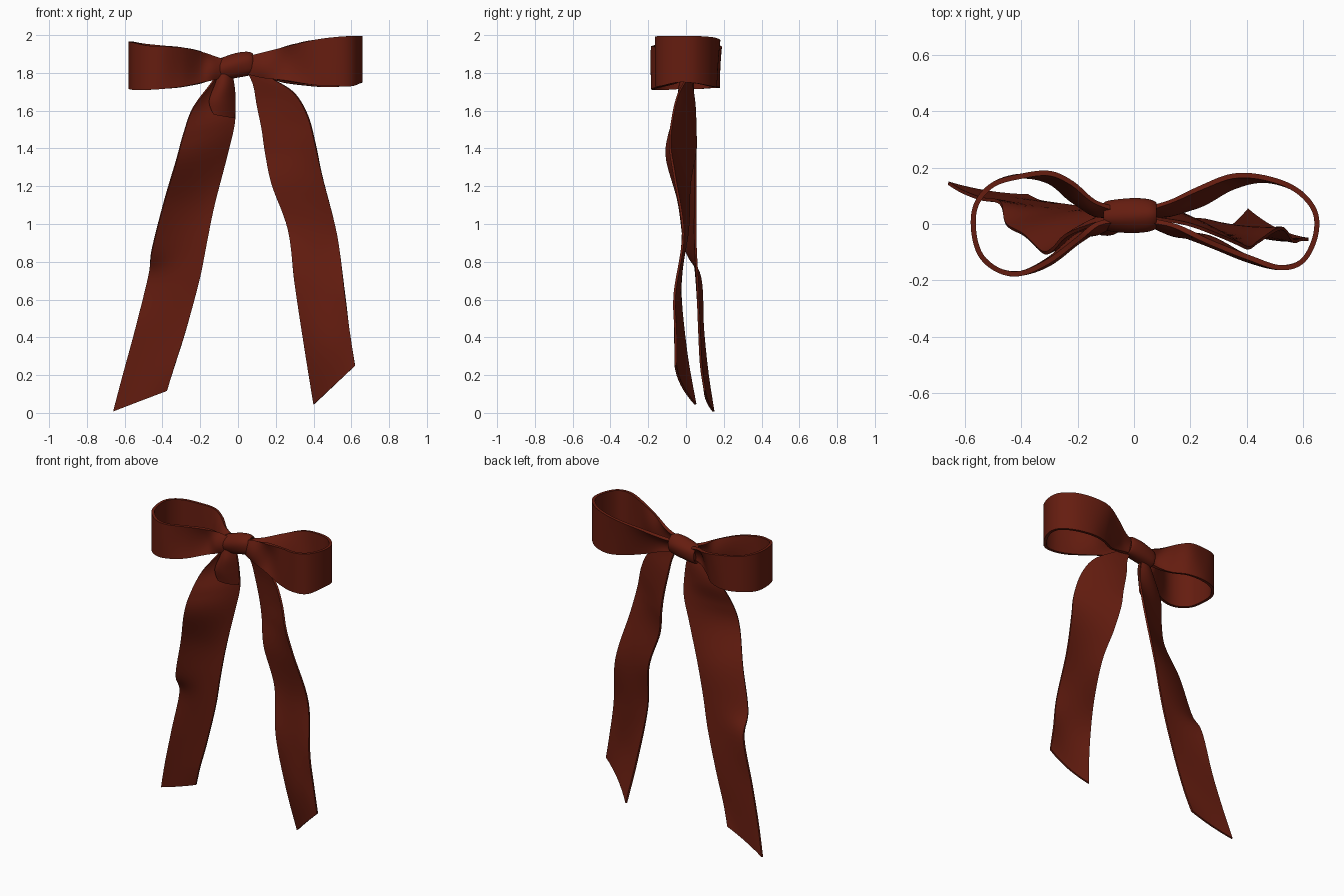
import bpy, math

mat = bpy.data.materials.new("dark_red_satin")
mat.diffuse_color = (0.13, 0.012, 0.005, 1)


def spline(rows, steps):
    """Catmull-Rom through rows of numbers."""
    out = []
    n = len(rows)
    for i in range(n - 1):
        p = [rows[max(i - 1, 0)], rows[i], rows[i + 1], rows[min(i + 2, n - 1)]]
        for s in range(steps):
            t = s / steps
            out.append([0.5 * (2 * b + (c - a) * t + (2 * a - 5 * b + 4 * c - d) * t * t
                               + (3 * b - a - 3 * c + d) * t ** 3) for a, b, c, d in zip(*p)])
    return out + [list(rows[-1])]


def make(name, verts, faces, thick=0):
    me = bpy.data.meshes.new(name)
    me.from_pydata(verts, [], faces)
    ob = bpy.data.objects.new(name, me)
    bpy.context.collection.objects.link(ob)
    me.materials.append(mat)
    bpy.ops.object.select_all(action='DESELECT')
    ob.select_set(True)
    bpy.context.view_layer.objects.active = ob
    if thick:
        m = ob.modifiers.new("thickness", 'SOLIDIFY')
        m.thickness = thick
        m.offset = 0
        bpy.ops.object.modifier_apply(modifier=m.name)
    bpy.ops.object.shade_smooth_by_angle(angle=math.radians(50))
    return ob


def ribbon(name, stations, thick=0.012, steps=7, cols=8):
    """Stations: edge A xyz, edge B xyz, bulge of the middle along y."""
    verts, faces = [], []
    rows = spline(stations, steps)
    for r in rows:
        for j in range(cols + 1):
            v = j / cols
            q = [r[k] + (r[k + 3] - r[k]) * v for k in range(3)]
            q[1] += r[6] * 4 * v * (1 - v)
            verts.append(q)
    w = cols + 1
    for i in range(len(rows) - 1):
        for j in range(cols):
            a = i * w + j
            faces.append((a, a + 1, a + w + 1, a + w))
    return make(name, verts, faces, thick)


def loop(name, pts):
    """Points: x, y, top z, bottom z, tilt, bulge."""
    ribbon(name, [(x, y + t, zt, x, y - t, zb, c) for x, y, zt, zb, t, c in pts], 0.018)


# Bow loops, from the back of the knot round to its front
loop("right_loop", [
    (0.03, 0.04, 1.87, 1.80, 0.01, 0), (0.13, 0.06, 1.89, 1.78, 0.02, -0.02),
    (0.24, 0.10, 1.93, 1.75, 0.03, -0.01), (0.35, 0.15, 1.965, 1.735, 0.02, 0),
    (0.46, 0.16, 1.98, 1.725, 0.005, 0), (0.57, 0.125, 1.99, 1.73, 0, 0),
    (0.64, 0.05, 1.995, 1.745, 0, 0), (0.645, -0.04, 1.995, 1.75, 0, 0),
    (0.60, -0.13, 1.995, 1.73, 0, 0), (0.52, -0.155, 1.99, 1.73, 0, 0),
    (0.41, -0.125, 1.975, 1.735, 0.005, 0), (0.27, -0.07, 1.945, 1.755, 0.005, 0.02),
    (0.14, -0.015, 1.905, 1.775, 0.01, -0.02), (0.03, 0.015, 1.88, 1.80, 0, 0)])
loop("left_loop", [
    (-0.05, 0.04, 1.86, 1.79, 0.01, 0), (-0.14, 0.06, 1.885, 1.77, 0.02, -0.02),
    (-0.22, 0.115, 1.915, 1.745, 0.03, -0.01), (-0.30, 0.165, 1.935, 1.73, 0.015, 0),
    (-0.40, 0.17, 1.945, 1.72, 0, 0), (-0.50, 0.14, 1.955, 1.72, 0, 0),
    (-0.56, 0.07, 1.965, 1.715, 0, 0), (-0.57, -0.02, 1.965, 1.715, 0, 0),
    (-0.545, -0.11, 1.96, 1.71, 0, 0), (-0.48, -0.165, 1.945, 1.71, 0, 0),
    (-0.40, -0.175, 1.94, 1.715, 0, 0), (-0.30, -0.135, 1.935, 1.725, 0.005, 0.01),
    (-0.20, -0.06, 1.915, 1.745, 0.005, 0.02), (-0.13, -0.01, 1.885, 1.765, 0.01, -0.02),
    (-0.05, 0.015, 1.86, 1.79, 0, 0)])

# Hanging tails, with diagonal cut ends
ribbon("left_tail", [
    (-0.09, 0.01, 1.82, -0.05, 0.03, 1.82, 0), (-0.14, 0.0, 1.745, -0.03, 0.03, 1.755, 0.02),
    (-0.24, -0.04, 1.61, -0.016, 0.035, 1.65, 0.02), (-0.29, -0.09, 1.47, -0.02, 0.05, 1.53, 0),
    (-0.325, -0.10, 1.34, -0.06, 0.05, 1.36, -0.01), (-0.39, -0.04, 1.12, -0.125, 0.05, 1.10, 0.01),
    (-0.455, 0.0, 0.865, -0.165, 0.05, 0.90, 0.01), (-0.476, 0.075, 0.716, -0.205, 0.06, 0.70, -0.01),
    (-0.545, 0.09, 0.44, -0.275, 0.07, 0.44, 0), (-0.61, 0.115, 0.2, -0.335, 0.08, 0.25, 0),
    (-0.66, 0.145, 0.008, -0.376, 0.10, 0.117, -0.01)])
ribbon("right_tail", [
    (0.04, 0.02, 1.82, 0.07, 0.02, 1.83, 0), (0.08, 0.03, 1.74, 0.19, 0.0, 1.765, 0),
    (0.10, 0.045, 1.63, 0.30, -0.04, 1.69, 0.01), (0.127, 0.05, 1.50, 0.37, -0.07, 1.57, 0.01),
    (0.145, 0.05, 1.38, 0.41, -0.085, 1.42, 0), (0.18, 0.02, 1.21, 0.447, -0.06, 1.25, -0.01),
    (0.265, 0.01, 0.97, 0.524, -0.015, 0.945, -0.01), (0.30, -0.03, 0.68, 0.566, -0.06, 0.63, 0.01),
    (0.355, 0.0, 0.334, 0.593, -0.055, 0.42, -0.02), (0.402, 0.05, 0.045, 0.62, -0.055, 0.25, -0.02)])

# Tuck folded over the top of the left tail
ribbon("tail_fold", [
    (-0.09, 0.0, 1.82, -0.04, 0.02, 1.82, -0.01), (-0.12, -0.01, 1.735, -0.025, 0.02, 1.745, -0.035),
    (-0.15, -0.02, 1.65, -0.017, 0.03, 1.66, -0.035), (-0.13, -0.02, 1.58, -0.02, 0.035, 1.56, -0.015)])

# Knot: flared wrap around the middle (x, y, z, y radius, z radius)
rings = spline([(-0.10, 0.03, 1.815, 0.03, 0.045), (-0.108, 0.03, 1.815, 0.045, 0.054),
                (-0.085, 0.03, 1.82, 0.055, 0.06), (-0.01, 0.03, 1.838, 0.062, 0.066),
                (0.05, 0.03, 1.847, 0.058, 0.064), (0.08, 0.03, 1.846, 0.045, 0.055),
                (0.07, 0.03, 1.846, 0.03, 0.045)], 5)
N = 32
verts = []
for x, y, z, ry, rz in rings:
    for k in range(N):
        a = math.tau * k / N
        f = 1 + 0.02 * math.sin(5 * a + 12 * x)
        verts.append((x, y + ry * f * math.cos(a), z + rz * f * math.sin(a)))
faces = [(i * N + k, i * N + (k + 1) % N, (i + 1) * N + (k + 1) % N, (i + 1) * N + k)[::-1]
         for i in range(len(rings) - 1) for k in range(N)]
faces += [tuple(range(N))[::-1], tuple(range((len(rings) - 1) * N, len(rings) * N))]
make("knot", verts, faces)
